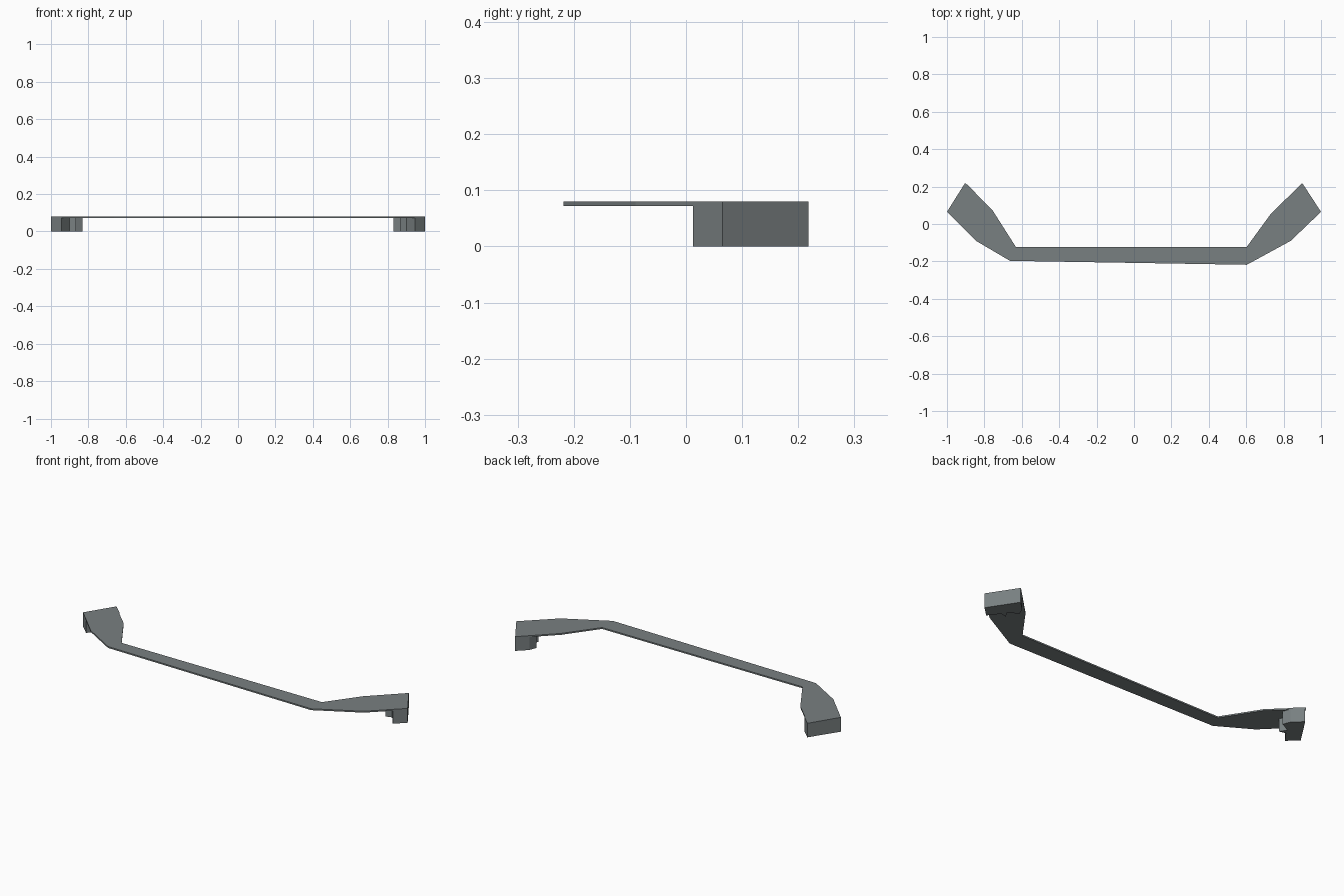
import bpy, bmesh

if "Cube" in bpy.data.objects:
    bpy.data.objects.remove(bpy.data.objects["Cube"])

metal = bpy.data.materials.new("slate grey")
metal.diffuse_color = (0.19, 0.215, 0.22, 1)
metal.use_nodes = True
metal.node_tree.nodes["Principled BSDF"].inputs["Base Color"].default_value = metal.diffuse_color


def prism(name, outline, z0, z1):
    """Extrude a flat outline from z0 up to z1."""
    bm = bmesh.new()
    face = bm.faces.new([bm.verts.new((x, y, z0)) for x, y in outline])
    top = bmesh.ops.extrude_face_region(bm, geom=[face])["geom"]
    for v in top:
        if isinstance(v, bmesh.types.BMVert):
            v.co.z = z1
    bmesh.ops.recalc_face_normals(bm, faces=bm.faces)
    mesh = bpy.data.meshes.new(name)
    bm.to_mesh(mesh)
    bm.free()
    mesh.materials.append(metal)
    obj = bpy.data.objects.new(name, mesh)
    bpy.context.collection.objects.link(obj)
    return obj


# thin bent bar with widened ends
prism("bar_plate", [
    (-1.0, 0.065), (-0.845, -0.09), (-0.663, -0.197), (0.603, -0.218),
    (0.838, -0.09), (1.0, 0.065), (0.898, 0.218), (0.73, 0.052),
    (0.603, -0.122), (-0.632, -0.122), (-0.758, 0.076), (-0.904, 0.218),
], 0.072, 0.08)

# end blocks with a notched inner edge
foot = [(0.9, 0.218), (1.0, 0.065), (0.945, 0.0125), (0.9, 0.072),
        (0.865, 0.063), (0.887, 0.102), (0.832, 0.127), (0.848, 0.168)]
for side, name in ((1, "right_end_block"), (-1, "left_end_block")):
    prism(name, [(side * x, y) for x, y in foot], 0.0, 0.0799)
